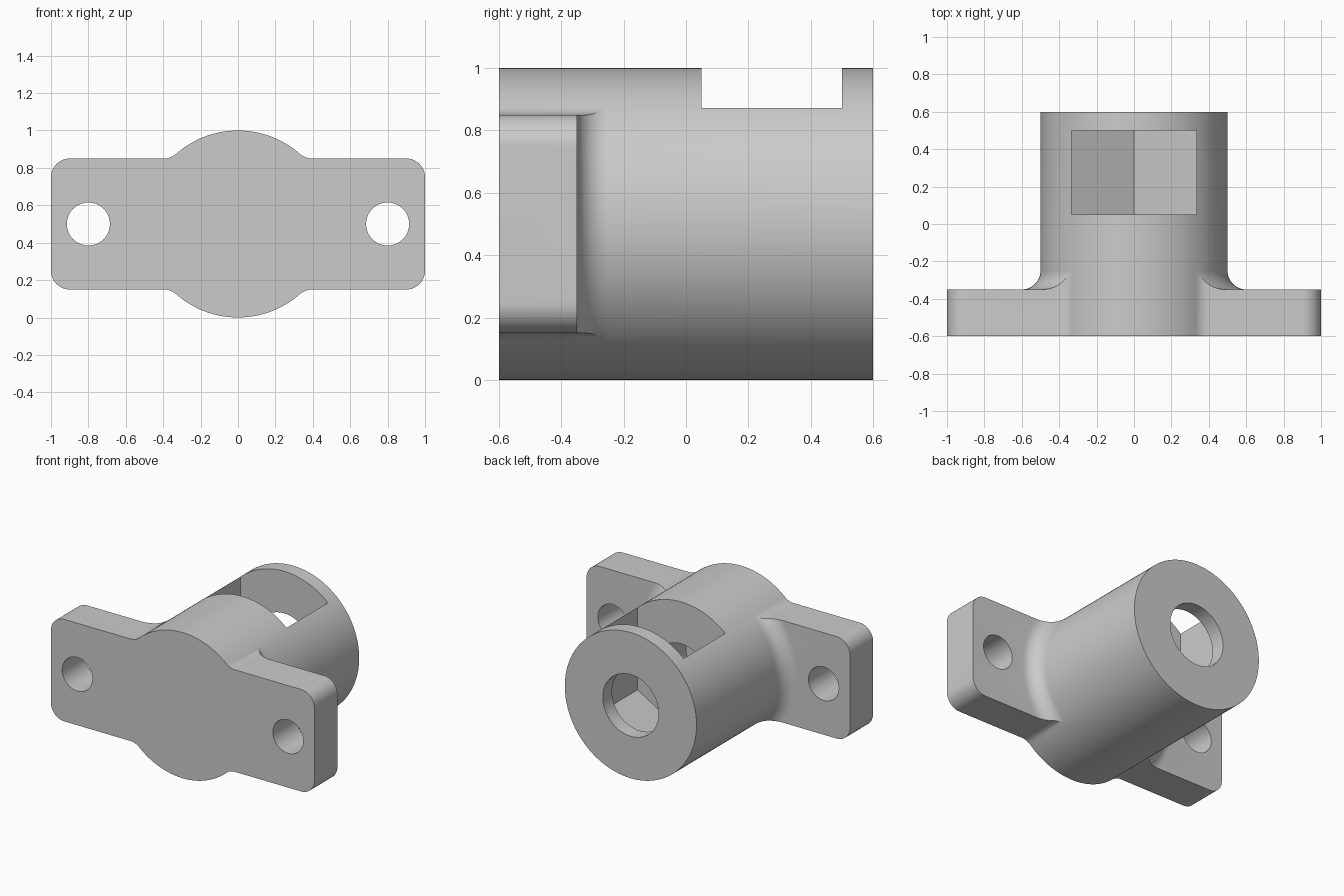
import bpy, bmesh
from math import sin, cos, pi, sqrt, atan2, radians
from mathutils import Matrix, Vector

cube = bpy.data.objects.get("Cube")
if cube:
    bpy.data.objects.remove(cube, do_unlink=True)

MID = 0.5                    # height of the barrel axis
R, FILLET = 0.5, 0.1         # barrel radius and blend radius
FRONT, PLATE_BACK, BACK = -0.6, -0.35, 0.6
HALF_W, HALF_H = 1.0, 0.35   # mounting plate half sizes

grey = bpy.data.materials.new("plain grey")
grey.use_nodes = True
grey.diffuse_color = (0.6, 0.6, 0.6, 1)
grey.node_tree.nodes["Principled BSDF"].inputs["Base Color"].default_value = (0.6, 0.6, 0.6, 1)


def finish(name, bm):
    bmesh.ops.remove_doubles(bm, verts=bm.verts, dist=1e-5)
    bmesh.ops.recalc_face_normals(bm, faces=bm.faces)
    mesh = bpy.data.meshes.new(name)
    bm.to_mesh(mesh)
    bm.free()
    mesh.materials.append(grey)
    obj = bpy.data.objects.new(name, mesh)
    bpy.context.collection.objects.link(obj)
    return obj


def lathe(name, profile, x=0, steps=128):
    """Revolve (radius, y) points about the y axis, then move to x and axis height."""
    bm = bmesh.new()
    verts = [bm.verts.new((r, y, 0)) for r, y in profile]
    edges = [bm.edges.new(pair) for pair in zip(verts, verts[1:])]
    bmesh.ops.spin(bm, geom=verts + edges, cent=(0, 0, 0), axis=(0, 1, 0),
                   angle=2 * pi, steps=steps)
    bm.transform(Matrix.Translation((x, 0, MID)))
    return finish(name, bm)


def prism(name, outline, y0, y1):
    """Extrude an (x, z) outline, measured from the barrel axis, along y."""
    bm = bmesh.new()
    face = bm.faces.new([bm.verts.new((x, y0, MID + z)) for x, z in outline])
    out = bmesh.ops.extrude_face_region(bm, geom=[face])
    moved = [v for v in out["geom"] if isinstance(v, bmesh.types.BMVert)]
    bmesh.ops.translate(bm, verts=moved, vec=(0, y1 - y0, 0))
    return finish(name, bm)


def boolean(target, other, operation):
    mod = target.modifiers.new(operation.lower(), "BOOLEAN")
    mod.operation, mod.solver, mod.object = operation, "EXACT", other
    bpy.context.view_layer.objects.active = target
    bpy.ops.object.modifier_apply(modifier=mod.name)
    bpy.data.objects.remove(other, do_unlink=True)


def arc(cx, cy, r, a0, a1, n=12):
    return [(cx + r * cos(a0 + (a1 - a0) * i / n), cy + r * sin(a0 + (a1 - a0) * i / n))
            for i in range(n + 1)]


def rod(name, r, y0, y1, x=0, steps=64):
    return lathe(name, [(0, y0), (r, y0), (r, y1), (0, y1)], x, steps)


# Plate outline: one quarter with rounded corner and blend into the barrel, mirrored
blend_z = HALF_H + FILLET
blend_x = sqrt((R + FILLET) ** 2 - blend_z ** 2)
toward_axis = atan2(-blend_z, -blend_x)
quarter = arc(HALF_W - FILLET, HALF_H - FILLET, FILLET, 0, pi / 2)
quarter += arc(blend_x, blend_z, FILLET, -pi / 2, toward_axis)
quarter.append((0.3, HALF_H))
upper = quarter + [(-x, z) for x, z in reversed(quarter)]
outline = upper + [(-x, -z) for x, z in upper]
plate = prism("mounting_plate", outline, FRONT, PLATE_BACK + FILLET + 0.02)

# Trim the back of the plate to a flat face with a curved blend round the barrel
flare = [(0, FRONT - 0.2), (1.5, FRONT - 0.2), (1.5, PLATE_BACK)]
flare += arc(R + FILLET, PLATE_BACK + FILLET, FILLET, -pi / 2, -pi)
flare += [(R - 0.03, PLATE_BACK + FILLET), (0, PLATE_BACK + FILLET)]
boolean(plate, lathe("flare", flare), "INTERSECT")

# Barrel
body = rod("flanged_barrel", R, FRONT, BACK, steps=128)
boolean(body, plate, "UNION")

# Bolt holes through both ends of the plate
for side in (-1, 1):
    boolean(body, rod("bolt_hole", 0.115, FRONT - 0.1, 0, side * 0.8), "DIFFERENCE")

# Hexagonal nut pocket open at the top
flat = 0.333
side_z = flat / sqrt(3)
pocket = [(-flat, 1), (-flat, -side_z), (0, -2 * side_z), (flat, -side_z), (flat, 1)]
boolean(body, prism("nut_pocket", pocket, 0.05, 0.5), "DIFFERENCE")

# Blind bore from the back, through the pocket
boolean(body, rod("bore", 0.212, -0.3, BACK + 0.1), "DIFFERENCE")

# Smooth curved faces, keep edges sharp
bpy.ops.object.select_all(action="DESELECT")
body.select_set(True)
bpy.context.view_layer.objects.active = body
bpy.ops.object.shade_smooth_by_angle(angle=radians(25))
